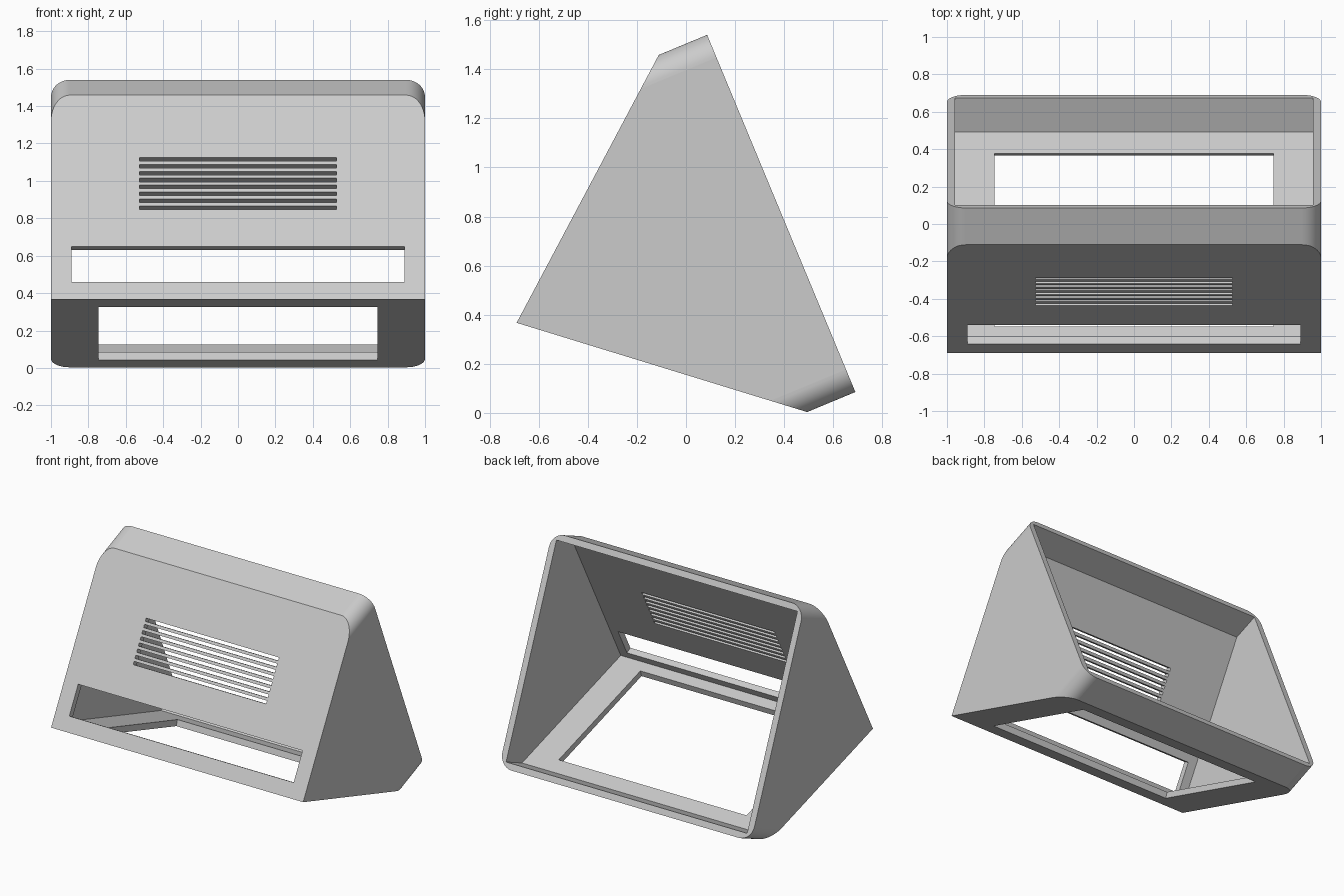
import bpy
import bmesh
from mathutils import Matrix, Vector
from mathutils.geometry import intersect_line_line

if "Cube" in bpy.data.objects:
    bpy.data.objects.remove(bpy.data.objects["Cube"])

WALL = 0.044
RADIUS = 0.1
X = Vector((1, 0, 0))

# Side profile corners, clockwise seen from the right
FRONT_LOW = Vector((0, -0.69, 0.367))
FRONT_TOP = Vector((0, -0.11, 1.46))
BACK_TOP = Vector((0, 0.086, 1.54))
BACK_LOW = Vector((0, 0.69, 0.085))
BASE = Vector((0, 0.495, 0.003))
PROFILE = [FRONT_LOW, FRONT_TOP, BACK_TOP, BACK_LOW, BASE]


def inward(p, q):
    d = (q - p).normalized()
    return Vector((0, d.z, -d.y))


def add_box(bm, p, q, half_x, near, far):
    """Box standing on line p-q, reaching from near to far along the inward normal."""
    n = inward(p, q)
    u = (q - p).normalized()
    centre = (p + q) / 2 + n * (near + far) / 2
    size = (2 * half_x, (q - p).length, far - near)
    basis = Matrix((X, u, n)).transposed().to_4x4()
    m = Matrix.Translation(centre) @ basis @ Matrix.Diagonal((*size, 1))
    return bmesh.ops.create_cube(bm, size=1, matrix=m)["verts"]


def finish(bm, name):
    bmesh.ops.recalc_face_normals(bm, faces=bm.faces)
    mesh = bpy.data.meshes.new(name)
    bm.to_mesh(mesh)
    bm.free()
    obj = bpy.data.objects.new(name, mesh)
    bpy.context.collection.objects.link(obj)
    return obj


def cut(obj, cutter):
    mod = obj.modifiers.new("cut", "BOOLEAN")
    mod.operation = "DIFFERENCE"
    mod.solver = "EXACT"
    mod.object = cutter
    bpy.context.view_layer.objects.active = obj
    bpy.ops.object.modifier_apply(modifier=mod.name)
    bpy.data.objects.remove(cutter)


# Outer body: rounded block behind the back plane, sliced by front and base planes
bm = bmesh.new()
add_box(bm, BACK_TOP, BACK_LOW, 1, 0, 1.4)
depth = inward(BACK_TOP, BACK_LOW)
long_edges = [e for e in bm.edges
              if abs((e.verts[0].co - e.verts[1].co).normalized().dot(depth)) > 0.99]
bmesh.ops.bevel(bm, geom=long_edges, offset=RADIUS, segments=14,
                profile=0.5, affect="EDGES")
for p, q in ((FRONT_LOW, FRONT_TOP), (BASE, FRONT_LOW)):
    result = bmesh.ops.bisect_plane(
        bm, geom=bm.verts[:] + bm.edges[:] + bm.faces[:], dist=1e-5,
        plane_co=p, plane_no=-inward(p, q), clear_outer=True)
    rim = [e for e in result["geom_cut"] if isinstance(e, bmesh.types.BMEdge)]
    bmesh.ops.contextual_create(bm, geom=rim)
shell = finish(bm, "stand_shell")

# Cavity: inset profile, open through the back
lines = []
for i, p in enumerate(PROFILE):
    q = PROFILE[(i + 1) % len(PROFILE)]
    shift = inward(p, q) * (-0.1 if p is BACK_TOP else WALL)
    lines.append((p + shift, q + shift))
corners = [intersect_line_line(*lines[i - 1], *lines[i])[0] for i in range(len(lines))]
bm = bmesh.new()
side = 1 - WALL
face = bm.faces.new([bm.verts.new(c - X * side) for c in corners])
new = bmesh.ops.extrude_face_region(bm, geom=[face])["geom"]
bmesh.ops.translate(bm, vec=X * 2 * side,
                    verts=[v for v in new if isinstance(v, bmesh.types.BMVert)])
cut(shell, finish(bm, "cavity_cutter"))

# Openings: front slot, base window and eight vent slits
bm = bmesh.new()


def front_at(z):
    return FRONT_LOW.lerp(FRONT_TOP, (z - FRONT_LOW.z) / (FRONT_TOP.z - FRONT_LOW.z))


def base_at(y):
    return BASE.lerp(FRONT_LOW, (y - BASE.y) / (FRONT_LOW.y - BASE.y))


add_box(bm, front_at(0.46), front_at(0.65), 0.89, -0.03, 0.06)
add_box(bm, base_at(0.365), base_at(-0.56), 0.745, -0.03, 0.06)
for i in range(8):
    z = 0.848 + i * 0.0368
    add_box(bm, front_at(z), front_at(z + 0.019), 0.527, -0.03, 0.06)
cut(shell, finish(bm, "opening_cutter"))

# Smooth only the rounded corners; every flat wall stays flat
flat_normals = [X] + [inward(p, PROFILE[(i + 1) % 5]) for i, p in enumerate(PROFILE)]
for poly in shell.data.polygons:
    poly.use_smooth = all(abs(poly.normal.dot(n)) < 0.9995 for n in flat_normals)

# Plain grey plastic
mat = bpy.data.materials.new("light_grey_plastic")
mat.use_nodes = True
grey = (0.6, 0.6, 0.6, 1)
mat.diffuse_color = grey
mat.node_tree.nodes["Principled BSDF"].inputs["Base Color"].default_value = grey
shell.data.materials.clear()
shell.data.materials.append(mat)
